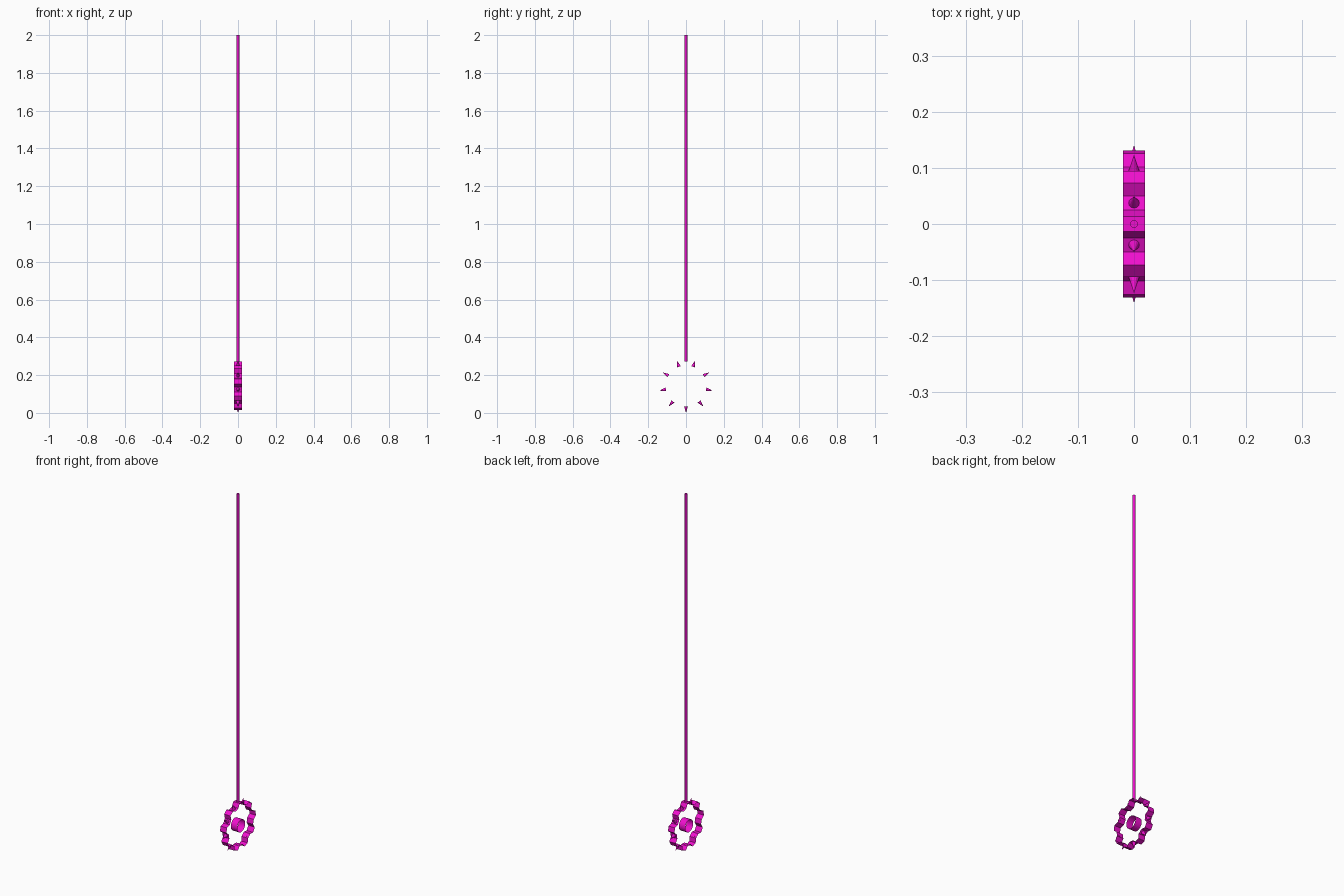
import bpy, bmesh
from math import sin, cos, pi, radians
from mathutils import Matrix, Vector

if "Cube" in bpy.data.objects:
    bpy.data.objects.remove(bpy.data.objects["Cube"])

CZ = 0.143          # height of the wheel axis
W = 0.02            # half width of the wheel
TEETH = 9

mat = bpy.data.materials.new("magenta")
mat.diffuse_color = (0.87, 0.005, 0.62, 1)
mat.use_nodes = True
mat.node_tree.nodes["Principled BSDF"].inputs["Base Color"].default_value = mat.diffuse_color


def finish(name, bm):
    me = bpy.data.meshes.new(name)
    bm.to_mesh(me)
    bm.free()
    ob = bpy.data.objects.new(name, me)
    bpy.context.collection.objects.link(ob)
    me.materials.append(mat)
    return ob


def band(name, profile):
    """Open closed-loop strip: (radius, degrees from top) profile swept along x."""
    bm = bmesh.new()
    rows = [[bm.verts.new((x, r * sin(radians(a)), CZ + r * cos(radians(a))))
             for x in (-W, W)] for r, a in profile]
    for p, q in zip(rows, rows[1:] + rows[:1]):
        bm.faces.new((p[0], p[1], q[1], q[0]))
    bmesh.ops.recalc_face_normals(bm, faces=bm.faces)
    return finish(name, bm)


# Toothed rim: flat tooth tops, sloped flanks, flat valleys
tooth = [(0.11, -13), (0.131, -6), (0.131, 6), (0.11, 13)]
band("toothed_rim", [(r, a + i * 360 / TEETH) for i in range(TEETH) for r, a in tooth])

# Hub ring
band("hub_ring", [(0.035, i * 360 / 32) for i in range(32)])

# Spikes standing in the valleys
bm = bmesh.new()
for i in range(TEETH):
    a = radians((i + 0.5) * 360 / TEETH)
    d = Vector((0, sin(a), cos(a)))
    m = (Matrix.Translation(Vector((0, 0, CZ)) + d * 0.1255)
         @ d.to_track_quat('Z', 'Y').to_matrix().to_4x4())
    bmesh.ops.create_cone(bm, cap_ends=True, segments=12, radius1=0.01,
                          radius2=0, depth=0.035, matrix=m)
finish("rim_spikes", bm)

# Handle rod
bm = bmesh.new()
z0, z1 = CZ + 0.129, 2.0
bmesh.ops.create_cone(bm, cap_ends=True, segments=12, radius1=0.007, radius2=0.007,
                      depth=z1 - z0, matrix=Matrix.Translation((0, 0, (z0 + z1) / 2)))
rod = finish("handle_rod", bm)
